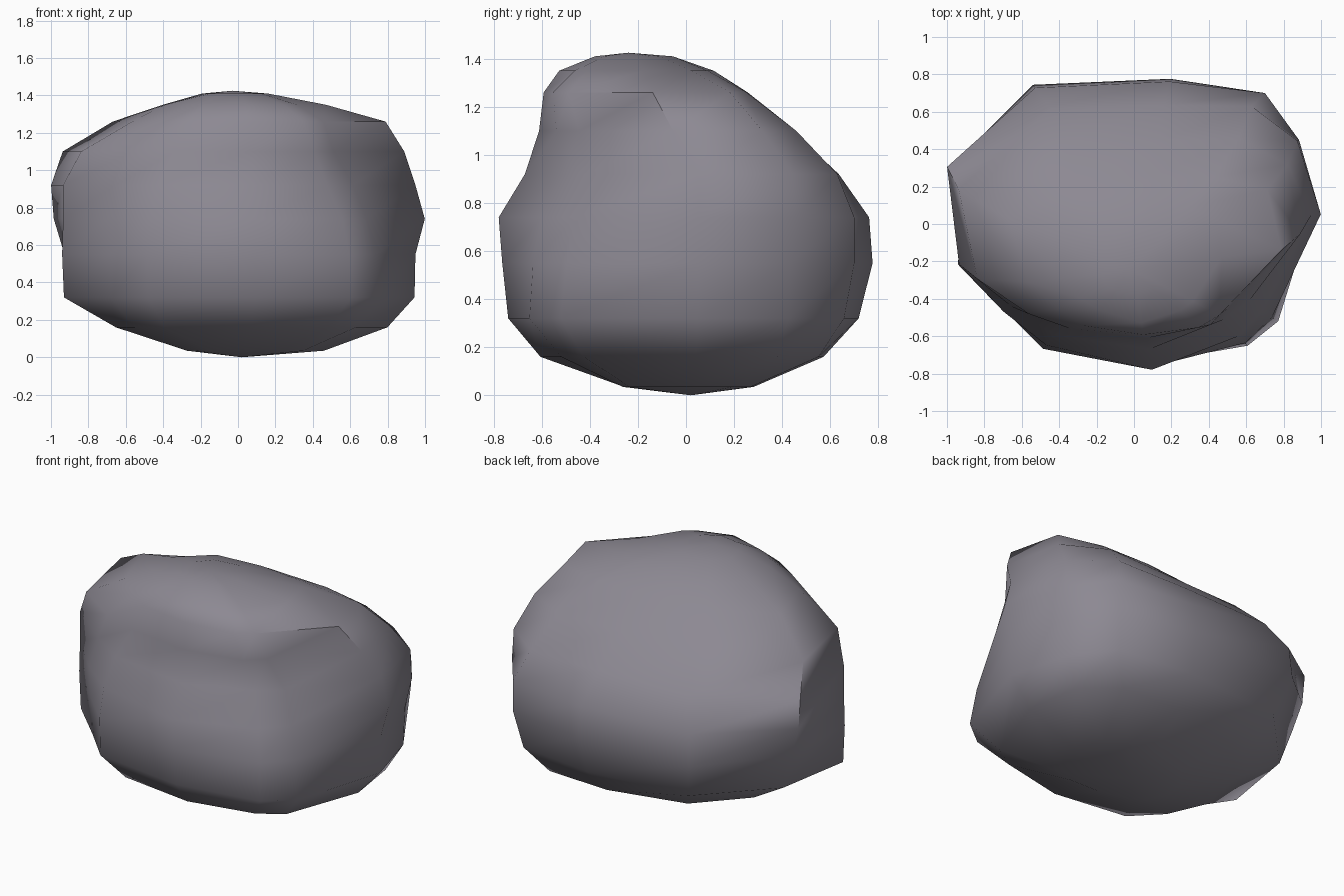
import bpy, bmesh
from math import radians, cos, sin

# compass directions that follow the rock's corners in plan
ANGLES = [3, 27, 45, 76, 126, 163, 193, 214, 234, 277, 313, 326]

# horizontal sections: (height, y of centre, radius in each direction)
lower = [
    (0.035, 0.0, [.46, .43, .38, .29, .28, .28, .28, .27, .26, .26, .36, .42]),
    (0.16, 0.0, [.80, .84, .78, .59, .57, .62, .67, .67, .67, .61, .71, .76]),
    (0.32, 0.0, [.945, .94, .93, .74, .81, .89, .955, .82, .82, .745, .89, .93]),
    (0.55, 0.0, [.95, .95, .99, .80, .92, .97, .965, .83, .825, .77, .87, .89]),
    (0.74, 0.0, [1.0, .99, .99, .785, .90, 1.03, .96, .84, .80, .785, .82, .83]),
]
upper = [
    (0.92, 0.0, [.95, .98, .89, .655, .76, 1.045, .96, .79, .73, .675, .70, .74]),
    (1.10, -.10, [.89, .92, .79, .56, .65, .98, .86, .68, .57, .515, .60, .615]),
    (1.26, -.18, [.79, .80, .61, .45, .49, .70, .58, .49, .45, .415, .51, .55]),
    (1.35, -.20, [.47, .49, .41, .325, .36, .42, .40, .35, .32, .33, .36, .38]),
    (1.41, -.23, [.16, .17, .17, .18, .19, .20, .18, .18, .16, .15, .15, .15]),
]

bm = bmesh.new()
rings = [[bm.verts.new((r * cos(radians(a)), cy + r * sin(radians(a)), z))
          for a, r in zip(ANGLES, radii)] for z, cy, radii in lower + upper]
n = len(ANGLES)

# skin between neighbouring sections
for low, high in zip(rings, rings[1:]):
    for i in range(n):
        j = (i + 1) % n
        bm.faces.new((low[i], low[j], high[j], high[i]))

# close the underside and the crown
base = bm.verts.new((0.02, 0.02, 0.0))
crown = bm.verts.new((-0.03, -0.24, 1.425))
for i in range(n):
    j = (i + 1) % n
    bm.faces.new((base, rings[0][j], rings[0][i]))
    bm.faces.new((crown, rings[-1][i], rings[-1][j]))
bmesh.ops.recalc_face_normals(bm, faces=bm.faces[:])

mesh = bpy.data.meshes.new("boulder")
bm.to_mesh(mesh)
bm.free()
rock = bpy.data.objects.new("boulder", mesh)
bpy.context.collection.objects.link(rock)

# dark grey stone
stone = bpy.data.materials.new("stone")
stone.diffuse_color = (0.265, 0.25, 0.29, 1)
mesh.materials.append(stone)

# soft shading with only the sharpest ridges kept
bpy.context.view_layer.objects.active = rock
rock.select_set(True)
bpy.ops.object.shade_smooth_by_angle(angle=radians(55))
